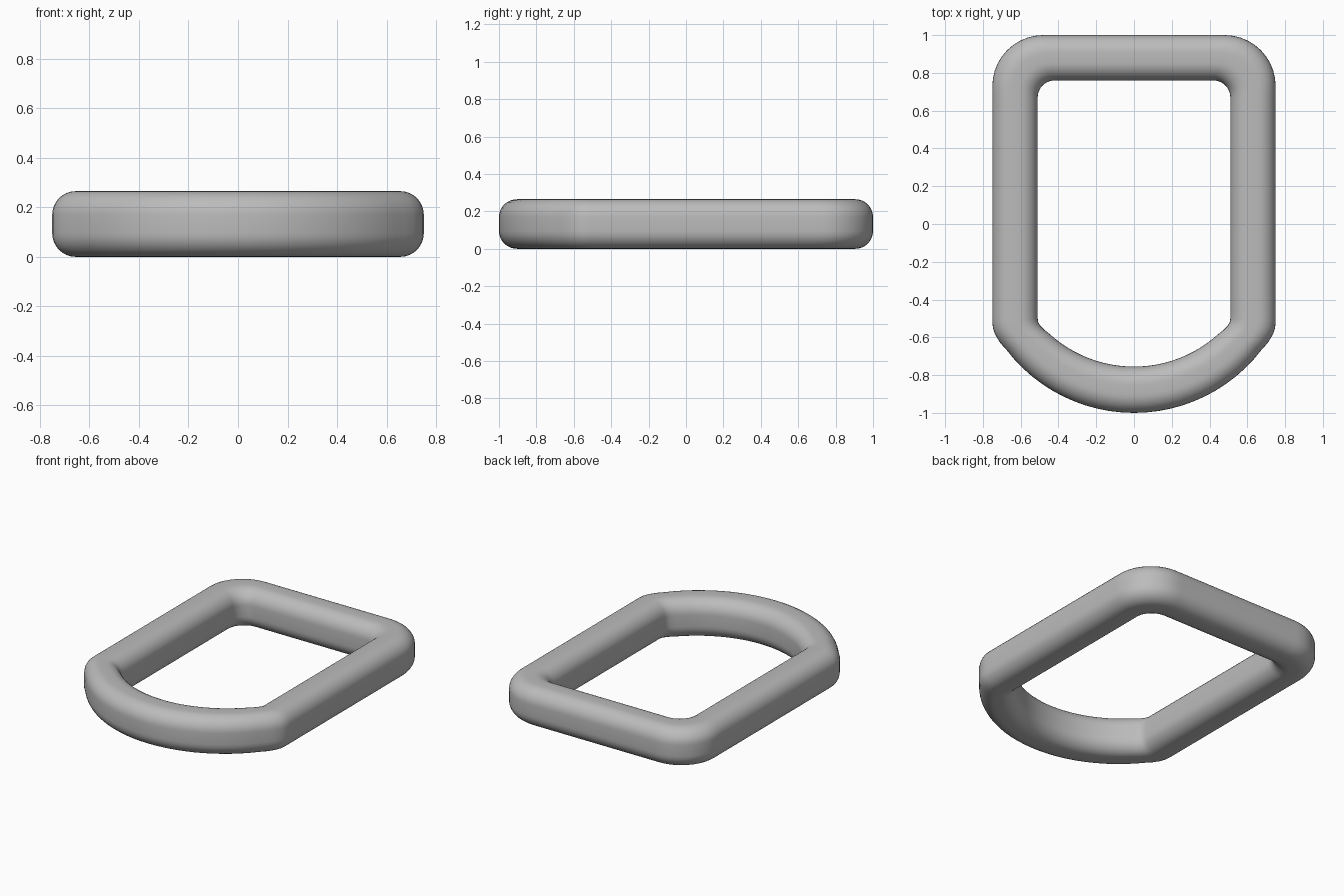
import bpy, bmesh
from math import sin, cos, radians, pi
from mathutils import Vector

cube = bpy.data.objects.get("Cube")
if cube:
    bpy.data.objects.remove(cube, do_unlink=True)

HEIGHT, CORNER = 0.265, 0.095

steel = bpy.data.materials.new("plain_grey")
steel.use_nodes = True
grey = (0.5, 0.5, 0.5, 1)
steel.diffuse_color = grey
steel.node_tree.nodes["Principled BSDF"].inputs["Base Color"].default_value = grey


def half_outline(bow_radius, bow_low, bow_end, bend, bar_y, corner_centre, corner_radius):
    """Right half of a loop from the bow's lowest point to the middle of the straight bar."""
    pts = []
    for i in range(13):
        a = radians(bow_end) * i / 12
        pts.append(Vector((bow_radius * sin(a), bow_low + bow_radius * (1 - cos(a)))))
    pts += [Vector(p) for p in bend]
    side_x, start_y = bend[-1]
    cx, cy = corner_centre
    pts += [Vector((side_x, start_y + (cy - start_y) * t)) for t in (0.04, 0.5, 0.96)]
    for i in range(11):
        a = pi / 2 * i / 10
        pts.append(Vector((cx + corner_radius * cos(a), cy + corner_radius * sin(a))))
    pts += [Vector((cx * t, bar_y)) for t in (0.94, 0.5, 0)]
    return pts


def mirrored(half):
    return half + [Vector((-p.x, p.y)) for p in reversed(half[1:-1])]


outer = mirrored(half_outline(0.85, -1.0, 52.5, [(0.708, -0.63), (0.735, -0.585), (0.747, -0.55), (0.75, -0.515)],
                              1.0, (0.48, 0.73), 0.27))
inner = mirrored(half_outline(0.665, -0.755, 42.5, [(0.475, -0.56), (0.495, -0.54), (0.507, -0.52), (0.51, -0.5)],
                              0.76, (0.42, 0.67), 0.09))

# Rounded cross-section: fraction across the bar from outside to inside, and height
WIDTH = 0.24
section = []
for start, cx, cz in ((0, WIDTH - CORNER, HEIGHT - CORNER), (90, CORNER, HEIGHT - CORNER),
                      (180, CORNER, CORNER), (270, WIDTH - CORNER, CORNER)):
    for i in range(9):
        a = radians(start + 90 * i / 8)
        section.append(((cx + CORNER * cos(a)) / WIDTH, cz + CORNER * sin(a)))

# Sweep the section round the loop
bm = bmesh.new()
rings = [[bm.verts.new((*o.lerp(i, u), z)) for u, z in section] for o, i in zip(outer, inner)]
for r, ring in enumerate(rings):
    following = rings[(r + 1) % len(rings)]
    for k in range(len(ring)):
        n = (k + 1) % len(ring)
        bm.faces.new((ring[k], ring[n], following[n], following[k]))
bmesh.ops.recalc_face_normals(bm, faces=bm.faces)
mesh = bpy.data.meshes.new("d_ring")
bm.to_mesh(mesh)
bm.free()
mesh.materials.append(steel)
ring_object = bpy.data.objects.new("d_ring", mesh)
bpy.context.collection.objects.link(ring_object)

bpy.context.view_layer.objects.active = ring_object
ring_object.select_set(True)
bpy.ops.object.shade_smooth_by_angle(angle=radians(40))
